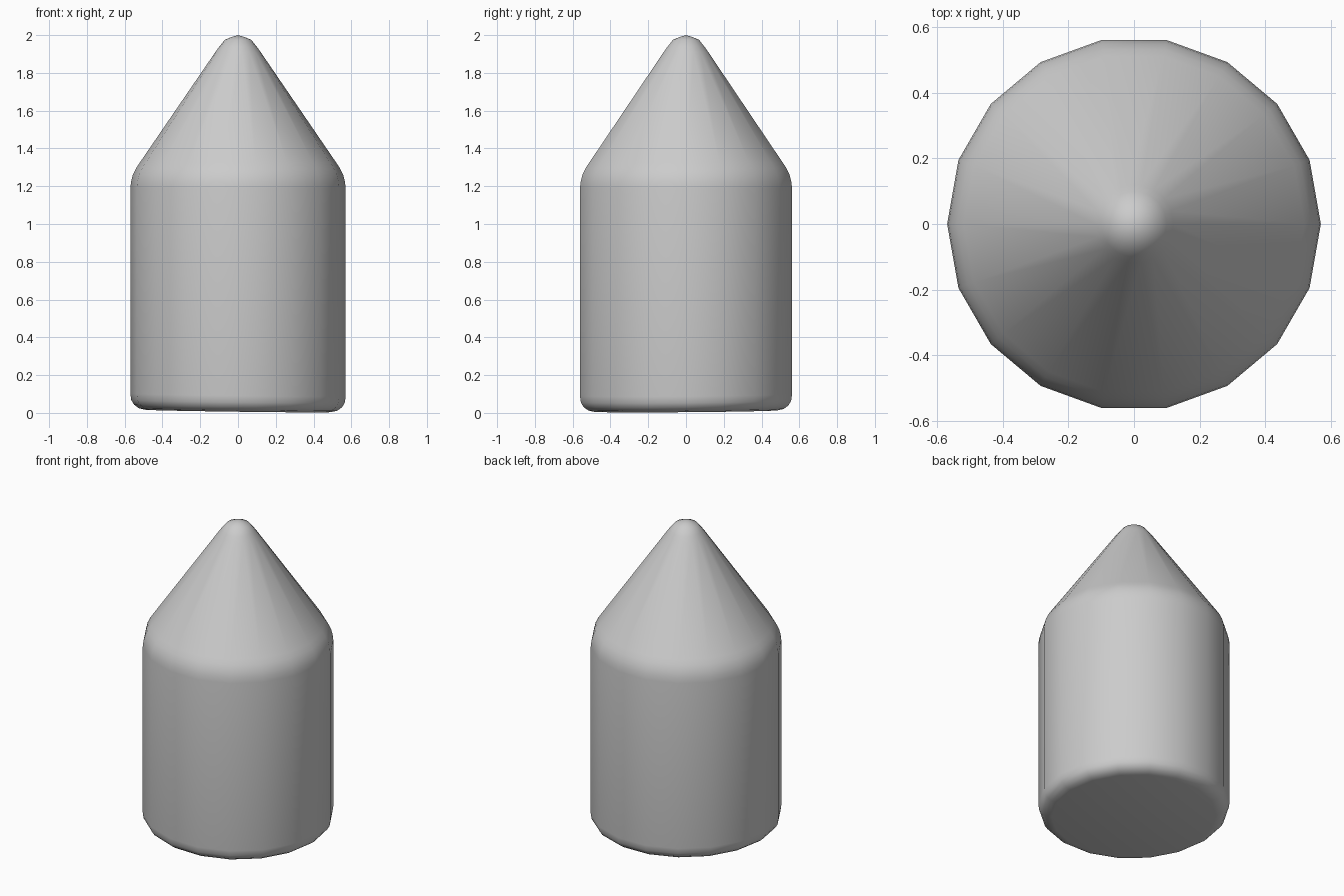
import bpy, bmesh
from math import cos, sin, tau

if "Cube" in bpy.data.objects:
    bpy.data.objects.remove(bpy.data.objects["Cube"])

SIDES = 18

# Half profile (radius, height) from the rounded base edge up to the blunt nose
PROFILE = [(0.49, 0.01), (0.525, 0.018), (0.55, 0.036), (0.565, 0.06), (0.57, 0.095),
           (0.57, 1.19), (0.566, 1.225), (0.557, 1.26), (0.54, 1.295), (0.52, 1.325),
           (0.12, 1.91), (0.10, 1.938), (0.07, 1.975), (0.035, 1.99)]

bm = bmesh.new()
rings = []
for r, z in PROFILE:
    ring = []
    for i in range(SIDES):
        a = tau * i / SIDES
        x, y = r * cos(a), r * sin(a)
        # The base is very slightly tilted
        tilt = (-0.013 * x + 0.008 * y) if z < 0.1 else 0
        ring.append(bm.verts.new((x, y, z + tilt)))
    rings.append(ring)

# Side walls
for low, high in zip(rings, rings[1:]):
    for i in range(SIDES):
        j = (i + 1) % SIDES
        bm.faces.new((low[i], low[j], high[j], high[i]))

# Flat base and pointed tip
bm.faces.new(rings[0][::-1])
tip = bm.verts.new((0, 0, 2))
for i in range(SIDES):
    bm.faces.new((rings[-1][i], rings[-1][(i + 1) % SIDES], tip))

mesh = bpy.data.meshes.new("pointed_cylinder")
bm.to_mesh(mesh)
bm.free()
mesh.shade_smooth()
body = bpy.data.objects.new("pointed_cylinder", mesh)
bpy.context.collection.objects.link(body)
